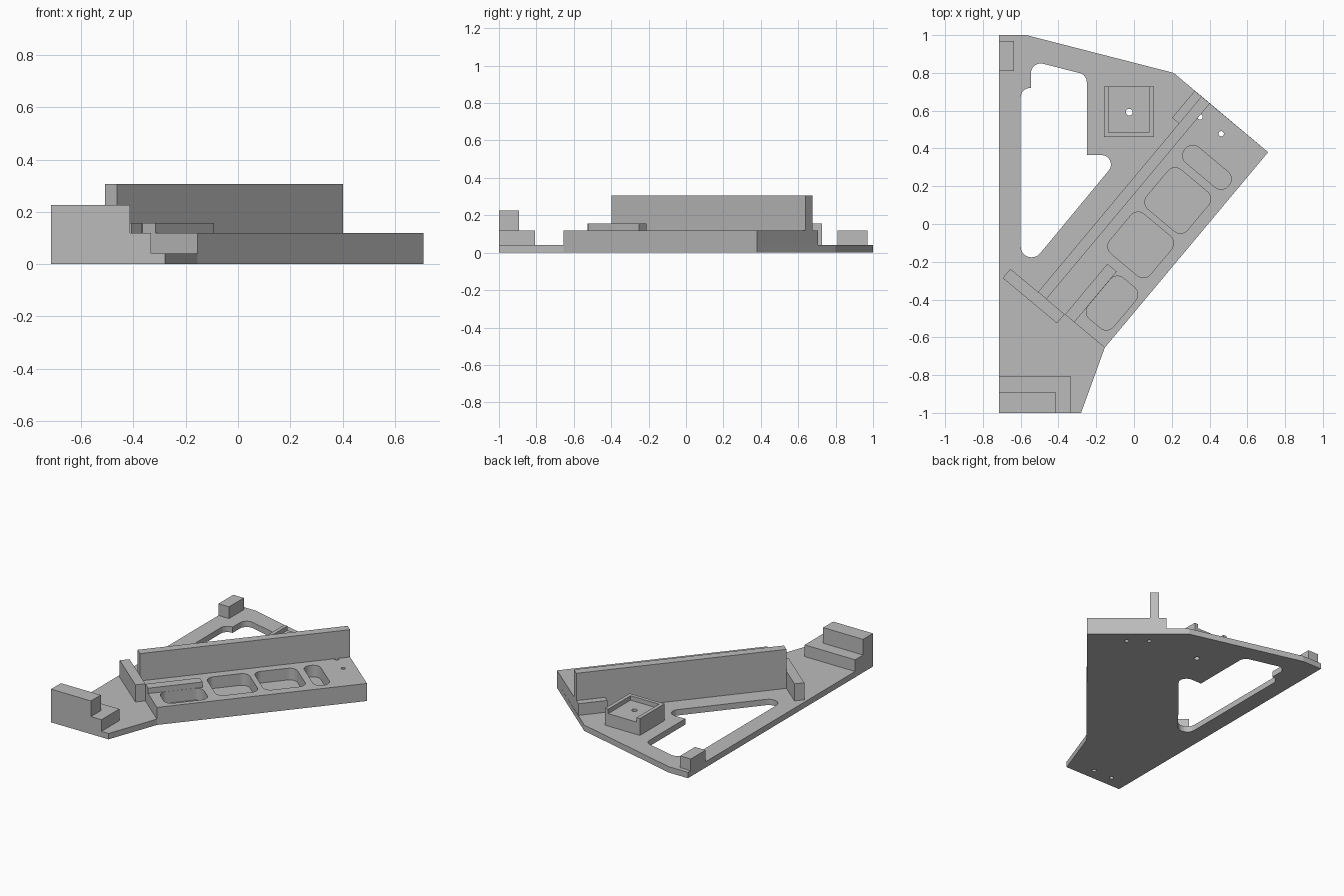
import bpy, bmesh, math
from mathutils import Vector

cube = bpy.data.objects.get("Cube")
if cube:
    bpy.data.objects.remove(cube, do_unlink=True)

grey = bpy.data.materials.new("plain grey")
grey.use_nodes = True
grey.diffuse_color = (0.5, 0.5, 0.5, 1)
grey.node_tree.nodes["Principled BSDF"].inputs["Base Color"].default_value = (0.5, 0.5, 0.5, 1)

PLATE, DECK = 0.04, 0.12      # top heights of the plate and the slanted deck
ORIGIN = Vector((-0.155, -0.655))
ALONG = Vector((0.865, 1.035)).normalized()
ACROSS = Vector((-ALONG.y, ALONG.x))
LENGTH = 1.349


def slant(s, t):
    return ORIGIN + ALONG * s + ACROSS * t


def rounded(corners, steps=8):
    """Fillet a list of (x, y, radius) corners."""
    out = []
    for i, (x, y, r) in enumerate(corners):
        p = Vector((x, y))
        if r == 0:
            out.append(p)
            continue
        a = (Vector(corners[i - 1][:2]) - p).normalized()
        b = (Vector(corners[(i + 1) % len(corners)][:2]) - p).normalized()
        half = math.acos(max(-1, min(1, a.dot(b)))) / 2
        centre = p + (a + b).normalized() * r / math.sin(half)
        v1 = p + a * r / math.tan(half) - centre
        v2 = p + b * r / math.tan(half) - centre
        start = math.atan2(v1.y, v1.x)
        turn = math.atan2(v1.x * v2.y - v1.y * v2.x, v1.dot(v2))
        for k in range(steps + 1):
            w = start + turn * k / steps
            out.append(centre + Vector((math.cos(w), math.sin(w))) * r)
    return out


def prism(name, points, z0, z1):
    bm = bmesh.new()
    base = bm.faces.new([bm.verts.new((p[0], p[1], z0)) for p in points])
    top = bmesh.ops.extrude_face_region(bm, geom=[base])["geom"]
    bmesh.ops.translate(bm, vec=(0, 0, z1 - z0),
                        verts=[g for g in top if isinstance(g, bmesh.types.BMVert)])
    bmesh.ops.recalc_face_normals(bm, faces=bm.faces)
    mesh = bpy.data.meshes.new(name)
    bm.to_mesh(mesh)
    bm.free()
    mesh.materials.append(grey)
    obj = bpy.data.objects.new(name, mesh)
    bpy.context.collection.objects.link(obj)
    return obj


def box(name, x0, x1, y0, y1, z0, z1):
    return prism(name, [(x0, y0), (x1, y0), (x1, y1), (x0, y1)], z0, z1)


def slant_box(name, s0, s1, t0, t1, z0, z1, r=0):
    corners = [(*slant(s, t), r) for s, t in ((s0, t0), (s1, t0), (s1, t1), (s0, t1))]
    return prism(name, rounded(corners), z0, z1)


def cylinder(x, y, r, z0, z1):
    ring = [(x + r * math.cos(k * math.tau / 24), y + r * math.sin(k * math.tau / 24))
            for k in range(24)]
    return prism("hole_cutter", ring, z0, z1)


def cut(target, cutter):
    cutter.hide_render = True
    mod = target.modifiers.new("cut", "BOOLEAN")
    mod.operation, mod.solver, mod.object = "DIFFERENCE", "EXACT", cutter
    bpy.context.view_layer.objects.active = target
    bpy.ops.object.modifier_apply(modifier=mod.name)
    bpy.data.objects.remove(cutter, do_unlink=True)


# Base plate with its large window
plate = prism("base_plate", [(-0.715, 1), (-0.57, 1), (0.21, 0.8), slant(LENGTH, 0),
                             ORIGIN, (-0.28, -1), (-0.715, -1)], 0, PLATE)
window = rounded([(-0.6, -0.28, 0.058), (-0.066, 0.365, 0.05), (-0.25, 0.365, 0),
                  (-0.25, 0.79, 0.05), (-0.545, 0.864, 0.05), (-0.545, 0.72, 0),
                  (-0.6, 0.72, 0.05)])
cut(plate, prism("window_cutter", window, -0.1, 0.2))

# Slanted deck with four rounded pockets: centre s, centre t, half sizes
deck = slant_box("slanted_deck", 0, LENGTH, 0, 0.46, PLATE, DECK)
for s, t, a, b in ((0.206, 0.122, 0.14, 0.087), (0.54, 0.203, 0.136, 0.14),
                   (0.846, 0.203, 0.136, 0.14), (1.08, 0.197, 0.053, 0.15)):
    cut(deck, slant_box("pocket_cutter", s - a, s + a, t - b, t + b, PLATE - 0.0005, 0.2, 0.05))

# Wall, guide strip and stops along the deck
slant_box("tall_wall", 0, LENGTH, 0.402, 0.46, DECK, 0.307)
slant_box("guide_strip", 0, 0.35, 0.21, 0.274, DECK, 0.157)
slant_box("end_stop", -0.063, 0, 0.277, 0.651, PLATE, 0.157)
slant_box("wall_brace", 1.163, LENGTH, 0.46, 0.507, PLATE, DECK)

# Square boss with a shallow recess open at the back
boss = box("square_boss", -0.16, 0.105, 0.46, 0.727, PLATE, 0.155)
cut(boss, box("recess_cutter", -0.135, 0.08, 0.485, 0.8, 0.125, 0.2))

# Stepped front foot and rear corner foot
foot = box("front_foot_lower", -0.715, -0.333, -1, -0.807, PLATE, DECK)
box("front_foot_upper", -0.715, -0.413, -1, -0.893, DECK, 0.227)
box("rear_foot", -0.715, -0.635, 0.81, 0.97, PLATE, DECK)

# Screw holes: through the deck and boss, blind under the front foot
for x, y, r, top, part in ((0.35, 0.567, 0.014, 0.2, deck), (0.462, 0.478, 0.014, 0.2, deck),
                           (-0.025, 0.592, 0.018, 0.2, boss),
                           (-0.44, -0.92, 0.014, 0.1, foot), (-0.585, -0.92, 0.014, 0.1, foot)):
    for target in (plate, part):
        cut(target, cylinder(x, y, r, -0.1, top))
